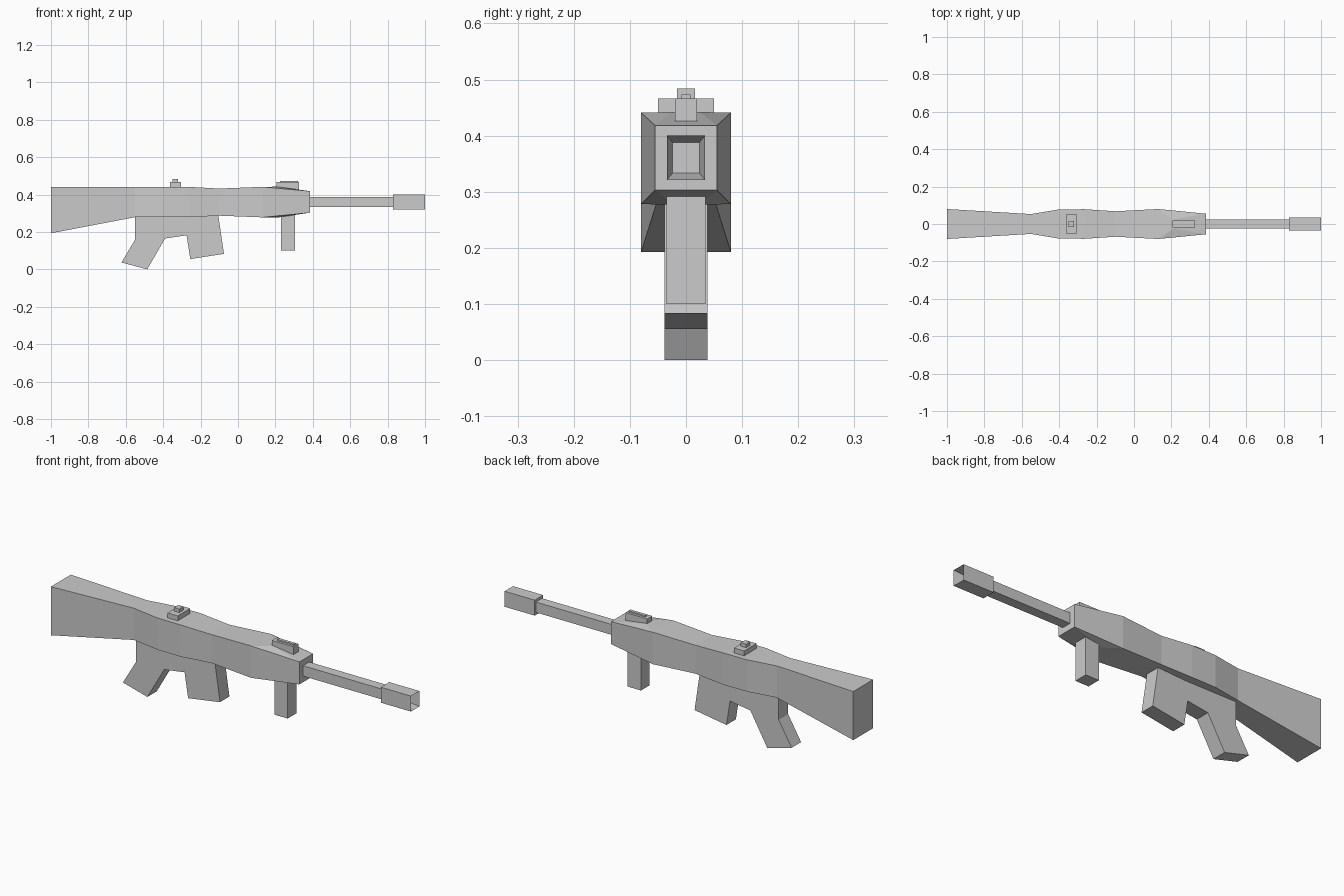
import bpy, bmesh

cube = bpy.data.objects.get("Cube")
if cube:
    bpy.data.objects.remove(cube, do_unlink=True)

grey = bpy.data.materials.new("plain_grey")
grey.use_nodes = True
grey.diffuse_color = (0.6, 0.6, 0.6, 1)
grey.node_tree.nodes["Principled BSDF"].inputs["Base Color"].default_value = (0.6, 0.6, 0.6, 1)


def finish(name, bm):
    """Turn a bmesh into a flat shaded grey object."""
    bmesh.ops.recalc_face_normals(bm, faces=bm.faces)
    mesh = bpy.data.meshes.new(name)
    bm.to_mesh(mesh)
    bm.free()
    mesh.materials.append(grey)
    obj = bpy.data.objects.new(name, mesh)
    bpy.context.collection.objects.link(obj)
    return obj


def ring(bm, x, half, low, high):
    """Rectangular cross-section standing across the x axis."""
    corners = ((-half, low), (half, low), (half, high), (-half, high))
    return [bm.verts.new((x, y, z)) for y, z in corners]


def loft(bm, sections, cap_end=True):
    rings = [ring(bm, *s) for s in sections]
    for a, b in zip(rings, rings[1:]):
        for i in range(4):
            j = (i + 1) % 4
            bm.faces.new((a[i], a[j], b[j], b[i]))
    bm.faces.new(rings[0])
    if cap_end:
        bm.faces.new(rings[-1])


def bar(name, *sections):
    bm = bmesh.new()
    loft(bm, sections)
    return finish(name, bm)


def slab(name, outline, half):
    """Side outline extruded across y."""
    bm = bmesh.new()
    face = bm.faces.new([bm.verts.new((x, -half, z)) for x, z in outline])
    made = bmesh.ops.extrude_face_region(bm, geom=[face])["geom"]
    verts = [v for v in made if isinstance(v, bmesh.types.BMVert)]
    bmesh.ops.translate(bm, verts=verts, vec=(0, 2 * half, 0))
    return finish(name, bm)


# Stock and receiver, with a faceted nose
NOSE = 0.13
body = bmesh.new()
loft(body, [(-1, 0.08, 0.193, 0.441), (-0.55, 0.053, 0.279, 0.441),
            (-0.4, 0.078, 0.279, 0.441), (-0.265, 0.079, 0.279, 0.441),
            (-0.1, 0.068, 0.287, 0.432), (NOSE, 0.08, 0.278, 0.441)], cap_end=False)
nose = ring(body, NOSE, 0.08, 0.278, 0.441) + ring(body, 0.385, 0.055, 0.303, 0.418)
nose += ring(body, 0.21, 0.025, 0.277, 0.442)
bmesh.ops.convex_hull(body, input=nose)
inner = [f for f in body.faces if all(abs(v.co.x - NOSE) < 0.001 for v in f.verts)]
bmesh.ops.delete(body, geom=inner, context='FACES')
bmesh.ops.remove_doubles(body, verts=body.verts, dist=0.0005)
finish("stock_and_receiver", body)

# Barrel and muzzle with a funnel-shaped opening
bar("barrel", (0.37, 0.025, 0.334, 0.387), (0.85, 0.025, 0.334, 0.387))
bar("muzzle", (0.83, 0.034, 0.321, 0.4), (1, 0.034, 0.321, 0.4),
    (0.94, 0.024, 0.333, 0.388))

# Grip and magazine in one slab
slab("grip_and_magazine",
     [(-0.55, 0.285), (-0.55, 0.16), (-0.623, 0.037), (-0.485, 0.0), (-0.39, 0.165),
      (-0.275, 0.182), (-0.255, 0.055), (-0.075, 0.083), (-0.107, 0.3)], 0.038)
bar("fore_grip", (0.23, 0.035, 0.1, 0.3), (0.305, 0.035, 0.1, 0.3))

# Sights
bar("rear_sight_base", (-0.363, 0.05, 0.43, 0.466), (-0.305, 0.05, 0.43, 0.466))
bar("rear_sight_post", (-0.35, 0.016, 0.46, 0.484), (-0.32, 0.016, 0.46, 0.484))
bar("front_sight_base", (0.205, 0.02, 0.42, 0.466), (0.327, 0.02, 0.42, 0.466))
bar("front_sight_rail", (0.225, 0.008, 0.46, 0.473), (0.32, 0.008, 0.46, 0.473))
